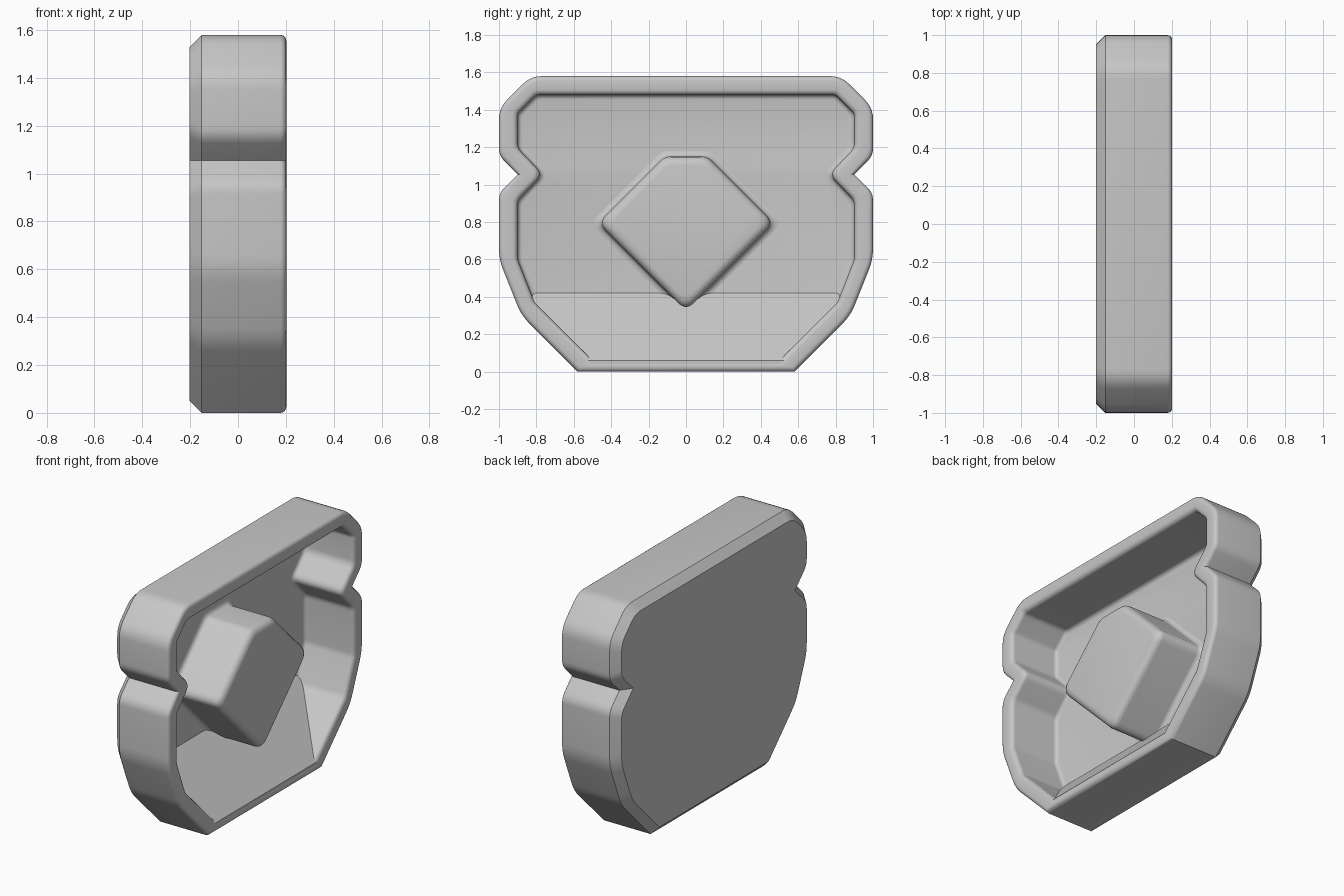
import bpy, bmesh, math
from mathutils import Vector

if "Cube" in bpy.data.objects:
    bpy.data.objects.remove(bpy.data.objects["Cube"], do_unlink=True)

grey = bpy.data.materials.new("plain_grey")
grey.use_nodes = True
grey.diffuse_color = (0.575, 0.575, 0.575, 1)
grey.node_tree.nodes["Principled BSDF"].inputs["Base Color"].default_value = grey.diffuse_color


def mirrored(half):
    """Closed outline in (y, z) from its +y half, running bottom to top."""
    return half + [(-y, z, d) for y, z, d in reversed(half) if y > 0]


def offset(outline, dist):
    """Move every edge inward by dist, keeping mitred corners."""
    out, n = [], len(outline)
    for i, (y, z, d) in enumerate(outline):
        p = Vector((y, z))
        a = (p - Vector(outline[i - 1][:2])).normalized()
        b = (Vector(outline[(i + 1) % n][:2]) - p).normalized()
        na, nb = Vector((-a.y, a.x)), Vector((-b.y, b.x))
        q = p + (na + nb) * dist / (1 + na.dot(nb))
        out.append((q.x, q.y, d))
    return out


def rounded(outline, steps=5):
    """Replace each corner by a small curve that starts d away from it."""
    pts, n = [], len(outline)
    for i, (y, z, d) in enumerate(outline):
        p = Vector((y, z))
        a = p + (Vector(outline[i - 1][:2]) - p).normalized() * d
        b = p + (Vector(outline[(i + 1) % n][:2]) - p).normalized() * d
        for k in range(steps + 1):
            t = k / steps
            pts.append(a * (1 - t) ** 2 + p * 2 * t * (1 - t) + b * t * t)
    return pts


def front_round(x, r):
    """(x, inset) steps of a rounded edge that ends facing forward at x."""
    angles = [math.pi / 2 * k / 4 for k in range(5)]
    return [(x - r + r * math.sin(t), r - r * math.cos(t)) for t in angles]


def floor_fillet(x, r):
    """(x, spread) steps of a fillet that drops from a wall to a floor at x."""
    angles = [math.pi / 2 * k / 4 for k in range(5)]
    return [(x + r - r * math.sin(t), r - r * math.cos(t)) for t in angles]


def finish(name, bm):
    bmesh.ops.remove_doubles(bm, verts=bm.verts, dist=0.0005)
    bmesh.ops.recalc_face_normals(bm, faces=bm.faces)
    mesh = bpy.data.meshes.new(name)
    bm.to_mesh(mesh)
    bm.free()
    mesh.materials.append(grey)
    obj = bpy.data.objects.new(name, mesh)
    bpy.context.collection.objects.link(obj)
    bpy.ops.object.select_all(action='DESELECT')
    obj.select_set(True)
    bpy.context.view_layer.objects.active = obj
    bpy.ops.object.shade_smooth_by_angle(angle=math.radians(30))


def loft(name, sections):
    """Skin a series of (outline, x) sections and cap both ends."""
    bm = bmesh.new()
    rings = [[bm.verts.new((x, p.x, p.y)) for p in rounded(o)] for o, x in sections]
    for r, s in zip(rings, rings[1:]):
        for i in range(len(r)):
            j = (i + 1) % len(r)
            bm.faces.new((r[i], r[j], s[j], s[i]))
    bm.faces.new(rings[0])
    bm.faces.new(rings[-1])
    finish(name, bm)


FRONT, BACK, FLOOR = 0.202, -0.202, -0.15

# Tray: chamfered back, notched sides, rounded rim and hollow front
outer = mirrored([(0.58, 0, 0), (0.88, 0.3, 0.06), (1, 0.6, 0.06), (1, 0.955, 0.04),
                  (0.9, 1.055, 0), (1, 1.155, 0.04), (1, 1.41, 0.06), (0.83, 1.58, 0.06)])
inner = mirrored([(0.5, 0.06, 0), (0.81, 0.37, 0.02), (0.9, 0.6, 0.02), (0.9, 0.915, 0.03),
                  (0.765, 1.055, 0.05), (0.9, 1.195, 0.03), (0.9, 1.38, 0.02), (0.8, 1.48, 0.02)])
sections = [(offset(outer, 0.05), BACK), (outer, BACK + 0.05)]
sections += [(offset(outer, s), x) for x, s in front_round(FRONT, 0.025)]
sections += [(offset(inner, -s), x) for x, s in reversed(front_round(FRONT, 0.028))]
sections += [(offset(inner, s), x) for x, s in floor_fillet(FLOOR, 0.025)]
loft("tray", sections)

# Raised diamond boss with a filleted foot and a rounded flat top
diamond = mirrored([(0, 0.325, 0.06), (0.47, 0.795, 0.06), (0.115, 1.15, 0.035)])
loft("diamond_boss",
     [(offset(diamond, -s), x) for x, s in reversed(floor_fillet(FLOOR, 0.03))]
     + [(offset(diamond, s), x) for x, s in front_round(FRONT - 0.015, 0.045)])

# Sloping ramp along the bottom of the hollow
bm = bmesh.new()
lip = FRONT - 0.002
profile = [(FLOOR, 0.42, 0.88), (lip, 0.06, 0.55), (lip, 0.03, 0.53), (FLOOR - 0.01, 0.03, 0.53)]
ends = [[bm.verts.new((x, side * y, z)) for x, z, y in profile] for side in (-1, 1)]
for i in range(4):
    j = (i + 1) % 4
    bm.faces.new((ends[0][i], ends[0][j], ends[1][j], ends[1][i]))
for end in ends:
    bm.faces.new(end)
finish("bottom_ramp", bm)
